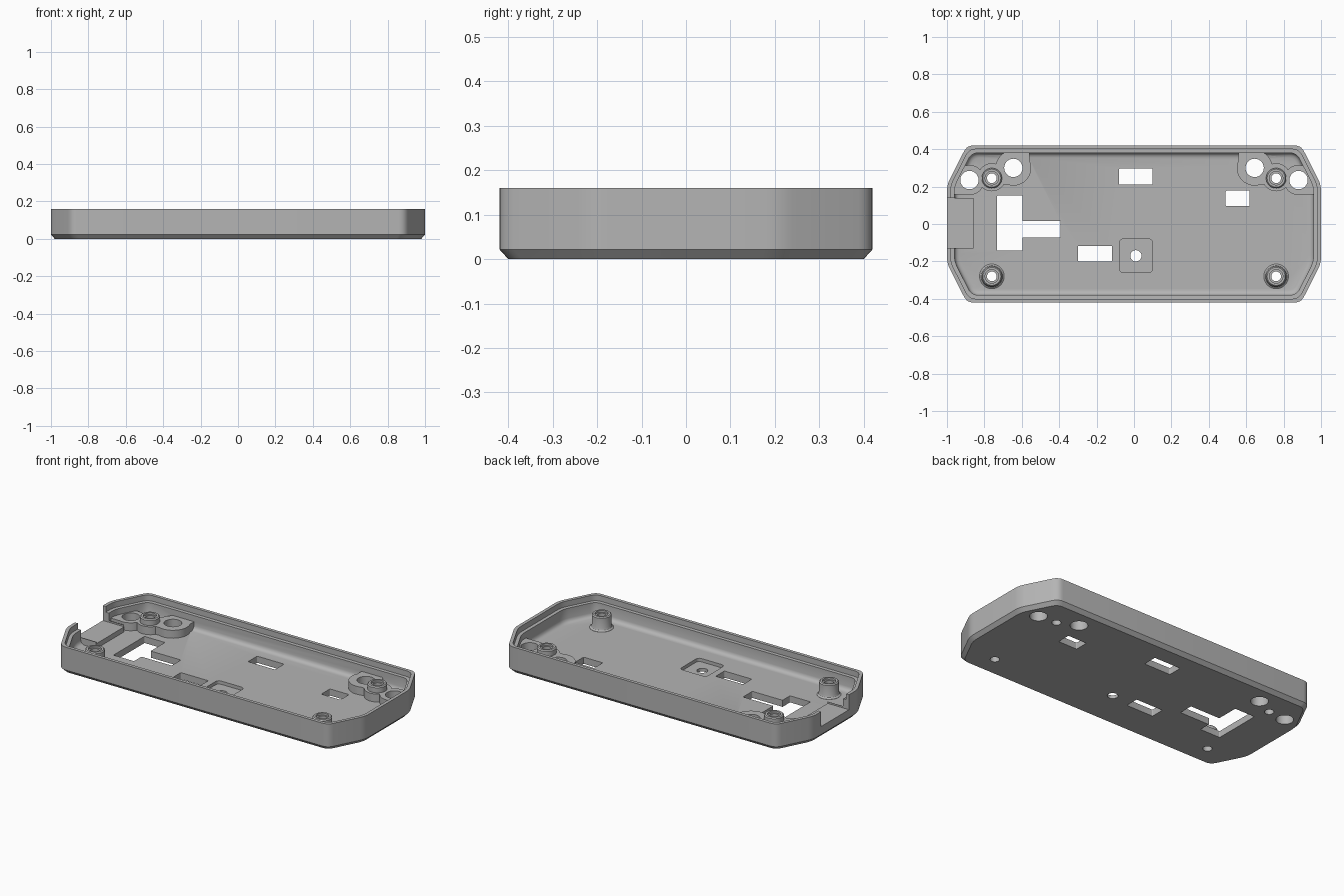
import bpy, bmesh, math
from mathutils import Vector

cube = bpy.data.objects.get("Cube")
if cube:
    bpy.data.objects.remove(cube, do_unlink=True)

grey = bpy.data.materials.new("mid grey")
grey.use_nodes = True
colour = (0.46, 0.46, 0.46, 1)
grey.diffuse_color = colour
grey.node_tree.nodes["Principled BSDF"].inputs["Base Color"].default_value = colour

FLOOR, RIM = 0.04, 0.16


def loft(name, rings):
    """Closed solid through rings of equal point count, bottom to top."""
    bm = bmesh.new()
    loops = [[bm.verts.new(p) for p in ring] for ring in rings]
    n = len(loops[0])
    for low, high in zip(loops, loops[1:]):
        for i in range(n):
            j = (i + 1) % n
            bm.faces.new((low[i], low[j], high[j], high[i]))
    bm.faces.new(loops[0][::-1])
    bm.faces.new(loops[-1])
    bmesh.ops.recalc_face_normals(bm, faces=bm.faces)
    mesh = bpy.data.meshes.new(name)
    bm.to_mesh(mesh)
    bm.free()
    mesh.materials.append(grey)
    ob = bpy.data.objects.new(name, mesh)
    bpy.context.collection.objects.link(ob)
    return ob


def rounded(corners, radius, z, steps=5):
    """Polygon with softened corners at height z."""
    pts = []
    n = len(corners)
    for i, c in enumerate(corners):
        a = c + (corners[i - 1] - c).normalized() * radius
        b = c + (corners[(i + 1) % n] - c).normalized() * radius
        for s in range(steps + 1):
            t = s / steps
            p = a * (1 - t) ** 2 + c * 2 * t * (1 - t) + b * t * t
            pts.append((p.x, p.y, z))
    return pts


def outline(inset, z):
    """Case outline: a long octagon moved inward by inset."""
    quarter = [Vector((1, 0.21)), Vector((0.893, 0.42))]
    base = []
    for sx, sy in ((1, 1), (-1, 1), (-1, -1), (1, -1)):
        part = [Vector((p.x * sx, p.y * sy)) for p in quarter]
        base += part if sx * sy > 0 else part[::-1]
    moved = []
    for i, c in enumerate(base):
        d1 = (c - base[i - 1]).normalized()
        d2 = (base[(i + 1) % len(base)] - c).normalized()
        n1, n2 = Vector((-d1.y, d1.x)), Vector((-d2.y, d2.x))
        moved.append(c + (n1 + n2) * inset / (1 + n1.dot(n2)))
    return rounded(moved, 0.035, z)


def disc(name, x, y, profile, sides=40):
    """Turned solid from (radius, z) pairs."""
    turn = [2 * math.pi * i / sides for i in range(sides)]
    return loft(name, [[(x + r * math.cos(a), y + r * math.sin(a), z) for a in turn]
                       for r, z in profile])


def block(name, x0, x1, y0, y1, z0, z1, radius=0.004):
    corners = [Vector(p) for p in ((x0, y0), (x1, y0), (x1, y1), (x0, y1))]
    return loft(name, [rounded(corners, radius, z) for z in (z0, z1)])


def combine(tool, operation):
    mod = case.modifiers.new("combine", 'BOOLEAN')
    mod.operation, mod.solver, mod.object = operation, 'EXACT', tool
    bpy.context.view_layer.objects.active = case
    bpy.ops.object.modifier_apply(modifier=mod.name)
    bpy.data.objects.remove(tool, do_unlink=True)


def add(tool):
    combine(tool, 'UNION')


def cut(tool):
    combine(tool, 'DIFFERENCE')


# Outer shell with a chamfered base
case = loft("case_tray", [outline(0.02, 0), outline(0, 0.022), outline(0, RIM)])

# Inside space: rounded floor edge, wall, then the stepped lip
cut(loft("cavity", [outline(i, z) for i, z in (
    (0.065, FLOOR), (0.052, 0.044), (0.044, 0.052), (0.04, 0.065),
    (0.04, 0.125), (0.02, 0.126), (0.02, 0.2))]))

# Raised corner pads at the back, on both sides
PAD = 0.088
for s in (-1, 1):
    for x, y, r in ((0.645, 0.3, 0.095), (0.88, 0.235, 0.08), (0.76, 0.25, 0.075)):
        add(disc("pad", s * x, y, [(r, 0.02), (r, PAD)]))
    for x0, x1, y0, y1 in ((0.56, 0.65, 0.3, 0.397), (0.88, 0.965, 0.157, 0.23),
                           (0.66, 0.87, 0.21, 0.29)):
        lo, hi = sorted((s * x0, s * x1))
        add(block("pad_fill", lo, hi, y0, y1, 0.021, PAD))

# Port ledge, and the gap in the right wall above it
add(block("port_ledge", -0.985, -0.857, -0.13, 0.14, 0.023, 0.08))
cut(block("port_gap", -1.1, -0.854, -0.128, 0.138, 0.07, 0.3, 0.002))

# Screw posts with a flared foot, a recessed top and a through hole
for s in (-1, 1):
    for y in (0.245, -0.28):
        x = s * 0.76
        add(disc("post", x, y, [(0.066, 0.025), (0.066, 0.041), (0.058, 0.047),
                                (0.054, 0.058), (0.054, 0.118), (0.048, 0.124)]))
        cut(disc("post_recess", x, y, [(0.036, 0.112), (0.036, 0.2)]))
        cut(disc("post_hole", x, y, [(0.026, -0.1), (0.026, 0.2)]))
    # Large holes through the corner pads
    for x, y in ((0.645, 0.3), (0.88, 0.235)):
        cut(disc("pad_hole", s * x, y, [(0.049, -0.1), (0.049, 0.2)]))

# Windows through the floor
for window in ((-0.08, 0.1, 0.21, 0.297), (0.49, 0.618, 0.095, 0.178),
               (-0.3, -0.117, -0.2, -0.117), (-0.732, -0.595, -0.143, 0.153),
               (-0.62, -0.393, -0.072, 0.017)):
    cut(block("window", *window, -0.1, 0.067, 0.006))

# Square pocket with a round hole
cut(block("pocket", -0.078, 0.1, -0.26, -0.08, 0.02, 0.1, 0.025))
cut(disc("pocket_hole", 0.01, -0.17, [(0.03, -0.1), (0.03, 0.1)]))

# Smooth curves, crisp edges
bpy.ops.object.select_all(action='DESELECT')
case.select_set(True)
bpy.context.view_layer.objects.active = case
bpy.ops.object.shade_smooth_by_angle(angle=math.radians(30))
